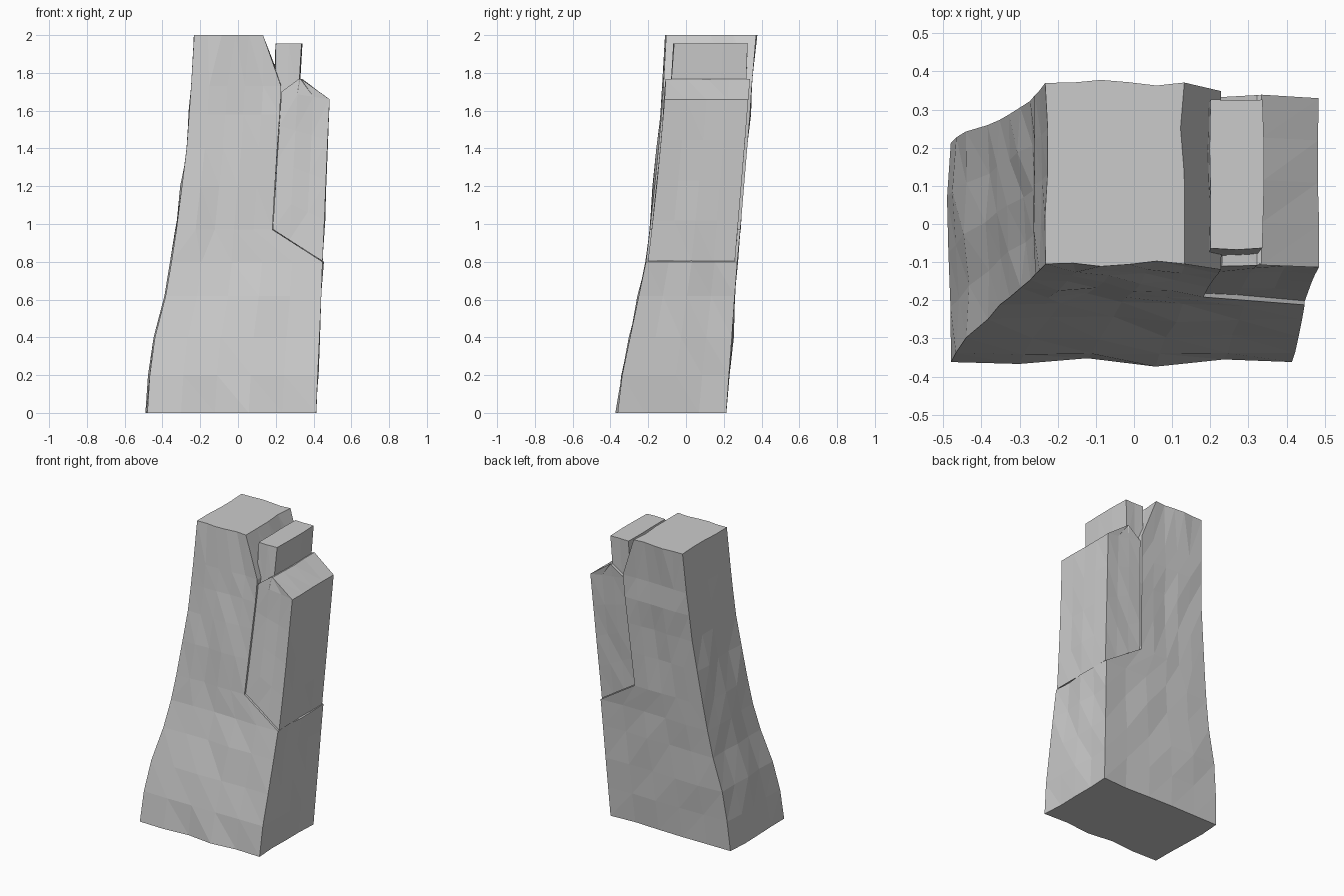
import bpy, bmesh, random

if "Cube" in bpy.data.objects:
    bpy.data.objects.remove(bpy.data.objects["Cube"])

random.seed(7)


def lerp(a, b, t):
    return a + (b - a) * t


def sample(table, z):
    """Piecewise linear lookup in (z, value) pairs."""
    for (z0, v0), (z1, v1) in zip(table, table[1:]):
        if z <= z1:
            return lerp(v0, v1, max(0, (z - z0) / (z1 - z0)))
    return table[-1][1]


# Leaning front and back profiles shared by all rocks
FRONT = [(0, -.362), (.2, -.338), (.5, -.275), (.8, -.212), (1, -.188),
         (1.3, -.155), (1.65, -.124), (2, -.105)]
BACK = [(0, .212), (.8, .273), (1.65, .343), (2, .37)]


def rock(name, rows, nx, ny, front, back, rough):
    """Loft four-sided rings; each row is (left x, left z, right x, right z)."""
    bm = bmesh.new()
    n = 2 * (nx + ny)
    # shared waviness per column, so top and bottom rims are uneven too
    wave = [random.uniform(-rough, rough) for _ in range(n)]
    rings = []
    for xl, zl, xr, zr in rows:
        ring = []
        for i in range(n):
            side, k = 0, i
            for side, count in enumerate((nx, ny, nx, ny)):
                if k < count:
                    break
                k -= count
            t = k / count
            u, v = [(t, 0), (1, t), (1 - t, 1), (0, 1 - t)][side]
            d = 0.5 * wave[i] + random.uniform(-rough, rough)
            x, z = lerp(xl, xr, u), lerp(zl, zr, u)
            y = lerp(front(z), back(z), v)
            if k == 0:
                d *= 0.2
            if side % 2:
                x += d
            else:
                y += d
            ring.append(bm.verts.new((x, y, z)))
        rings.append(ring)
    for a, b in zip(rings, rings[1:]):
        for i in range(n):
            j = (i + 1) % n
            bm.faces.new((a[i], a[j], b[j], b[i]))
    bm.faces.new(rings[0][::-1])
    bm.faces.new(rings[-1])
    bmesh.ops.recalc_face_normals(bm, faces=bm.faces[:])
    bmesh.ops.triangulate(bm, faces=bm.faces[:])
    mesh = bpy.data.meshes.new(name)
    bm.to_mesh(mesh)
    bm.free()
    obj = bpy.data.objects.new(name, mesh)
    bpy.context.collection.objects.link(obj)


# Main pillar: flared foot, stepped ledge on the right, bevelled top
LEFT = [(0, -.48), (.28, -.462), (.4, -.44), (.62, -.383), (.9, -.335),
        (1.2, -.297), (1.4, -.272), (1.7, -.25), (2, -.232)]
RIGHT = [(0, .415), (.8, .448), (.97, .182), (1.7, .228), (1.73, .228), (2, .132)]
levels = (0, .2, .4, .62, .8, .97, 1.2, 1.4, 1.58, 1.73, 2)
rock("main_pillar", [(sample(LEFT, z), z, sample(RIGHT, z), z) for z in levels],
     5, 4, lambda z: sample(FRONT, z), lambda z: sample(BACK, z), .009)

# Side slab resting on the ledge, with a ridged top
lower, upper = (.184, .972, .447, .803), (.23, 1.70, .484, 1.66)
slab = [tuple(lerp(a, b, t) for a, b in zip(lower, upper)) for t in (0, .25, .5, .75, 1)]
slab.append((.322, 1.768, .334, 1.768))
rock("side_slab", slab, 3, 4, lambda z: sample(FRONT, z) + .01,
     lambda z: sample(BACK, z) - .014, .005)

# Small block wedged between the pillar and the slab
rock("wedge_block", [(.195, 1.66, .32, 1.66), (.2, 1.955, .337, 1.955)], 2, 3,
     lambda z: lerp(-.085, -.063, (z - 1.66) / .295),
     lambda z: lerp(.315, .327, (z - 1.66) / .295), .005)
